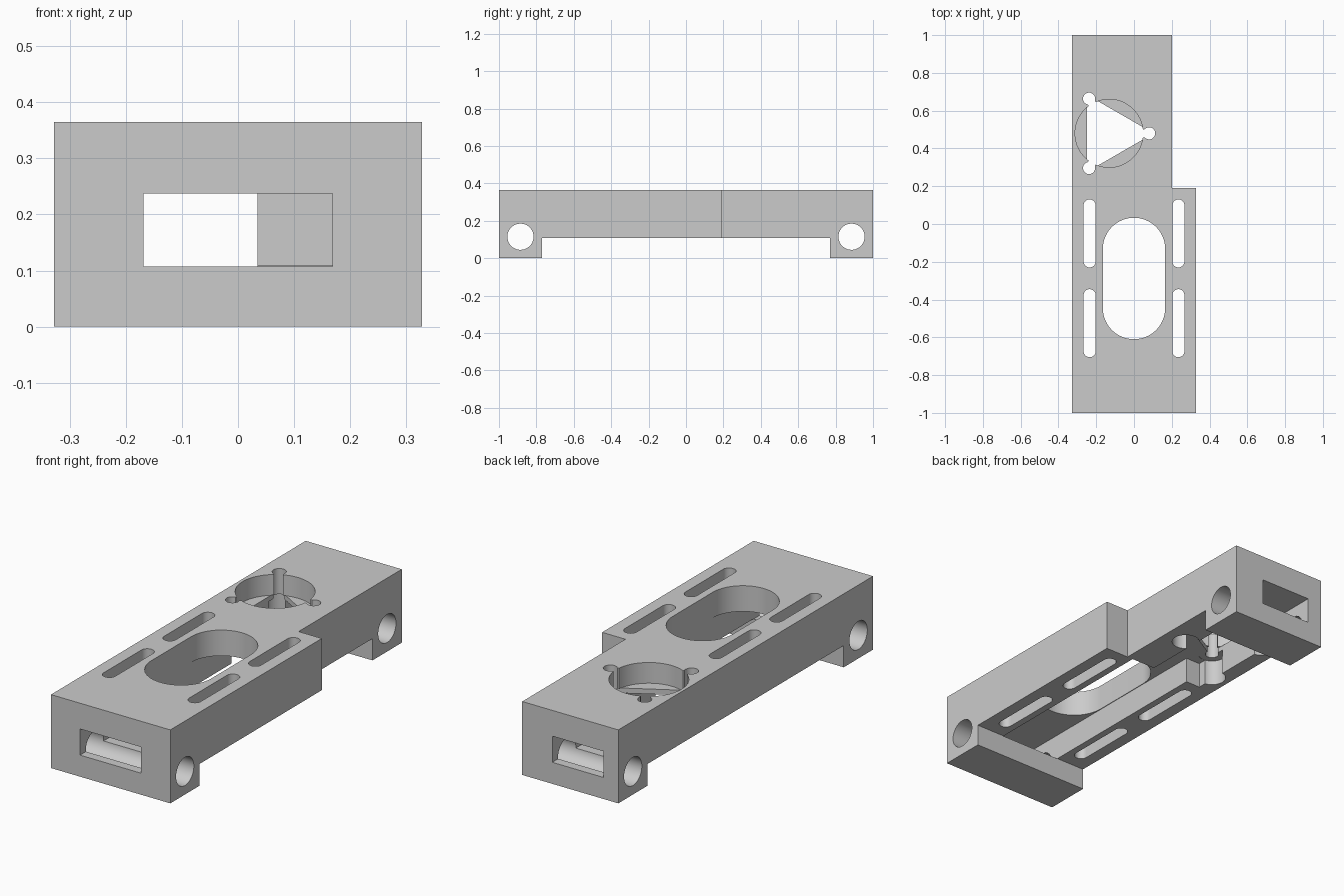
import bpy, bmesh
from math import cos, sin, pi, radians
from mathutils import Matrix, Vector

if "Cube" in bpy.data.objects:
    bpy.data.objects.remove(bpy.data.objects["Cube"])

grey = bpy.data.materials.new("light_grey")
grey.use_nodes = True
GREY = (0.6, 0.6, 0.6, 1)
grey.diffuse_color = GREY
grey.node_tree.nodes["Principled BSDF"].inputs["Base Color"].default_value = GREY


def prism(name, outline, z0, z1, matrix=None):
    """Extrude a flat outline from z0 to z1."""
    bm = bmesh.new()
    face = bm.faces.new([bm.verts.new((x, y, z0)) for x, y in outline])
    top = bmesh.ops.extrude_face_region(bm, geom=[face])["geom"]
    moved = [v for v in top if isinstance(v, bmesh.types.BMVert)]
    bmesh.ops.translate(bm, verts=moved, vec=(0, 0, z1 - z0))
    bmesh.ops.recalc_face_normals(bm, faces=bm.faces)
    if matrix:
        bm.transform(matrix)
    mesh = bpy.data.meshes.new(name)
    bm.to_mesh(mesh)
    bm.free()
    mesh.materials.append(grey)
    obj = bpy.data.objects.new(name, mesh)
    bpy.context.collection.objects.link(obj)
    return obj


def circle(x, y, r, n=64):
    return [(x + r * cos(2 * pi * i / n), y + r * sin(2 * pi * i / n)) for i in range(n)]


def rect(x0, x1, y0, y1):
    return [(x0, y0), (x1, y0), (x1, y1), (x0, y1)]


def slot(x, y0, y1, r, n=32):
    """Round-ended slot running along y."""
    ends = ((y1 - r, 0), (y0 + r, pi))
    return [(x + r * cos(a + pi * i / n), c + r * sin(a + pi * i / n))
            for c, a in ends for i in range(n + 1)]


W, TOP, UNDER, CEIL, STEP = 0.328, 0.365, 0.108, 0.237, 0.19
ABOVE = TOP + 0.1

# Main block, narrower toward the back
body = prism("mount_body", [(-W, -1), (W, -1), (W, STEP), (0.2, STEP), (0.2, 1), (-W, 1)], 0, TOP)


def cut(outline, z0, z1, matrix=None):
    cutter = prism("cutter", outline, z0, z1, matrix)
    cutter.hide_render = True
    mod = body.modifiers.new("cut", "BOOLEAN")
    mod.operation = "DIFFERENCE"
    mod.solver = "EXACT"
    mod.object = cutter
    bpy.context.view_layer.objects.active = body
    bpy.ops.object.modifier_apply(modifier=mod.name)
    bpy.data.objects.remove(cutter)


# Gap between the two end feet
cut(rect(-1, 1, -0.77, 0.77), -0.1, UNDER)

# Lengthwise channel, open at both ends and offset at the back
cut([(-0.168, -1.1), (0.168, -1.1), (0.168, STEP), (0.035, STEP),
     (0.035, 1.1), (-0.248, 1.1), (-0.248, STEP), (-0.168, STEP)], UNDER - 0.001, CEIL)

# Cross holes through the feet
for y in (-0.885, 0.885):
    cut(circle(0, 0, 0.07), -1, 1,
        Matrix.Translation((0, y, 0.115)) @ Matrix.Rotation(pi / 2, 4, "Y"))

# Large oblong opening and the four side slots
cut(slot(0, -0.61, 0.033, 0.165), 0.2, ABOVE)
for x in (-0.235, 0.235):
    for y0, y1 in ((-0.705, -0.345), (-0.23, 0.13)):
        cut(slot(x, y0, y1, 0.032), 0.05, ABOVE)

# Round recess with a triangular opening in its thin floor
CX, CY = -0.132, 0.48
FLOOR = 0.262
cut(circle(CX, CY, 0.18, 96), FLOOR, ABOVE)
cut(circle(CX, CY, 0.236, 3), 0.2, FLOOR + 0.001)

# Three screw holes with necks and counterbores from below
for angle in (0, 120, 240):
    turn = Matrix.Translation((CX, CY, 0)) @ Matrix.Rotation(radians(angle), 4, "Z")
    cut(rect(0.15, 0.212, -0.021, 0.021), 0.2, ABOVE, turn)
    cut(circle(0.212, 0, 0.032, 40), 0.2, ABOVE, turn)
    cut(circle(0.212, 0, 0.065, 48), 0.05, CEIL + 0.001, turn)

# Smooth the bores, keep the edges sharp
bpy.ops.object.select_all(action="DESELECT")
body.select_set(True)
bpy.context.view_layer.objects.active = body
bpy.ops.object.shade_smooth_by_angle(angle=radians(30))
